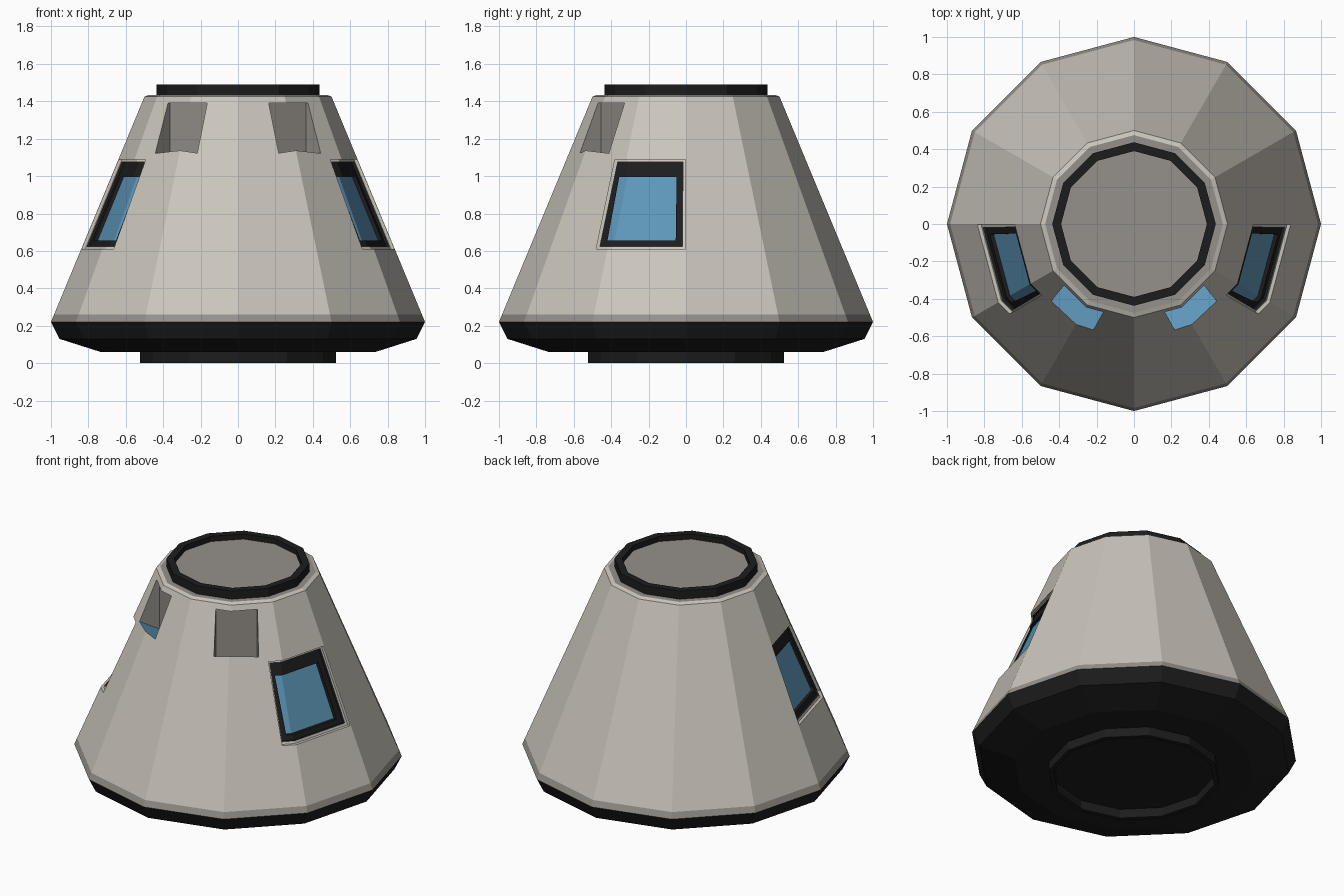
import bpy, bmesh, math
from mathutils import Vector

if "Cube" in bpy.data.objects:
    bpy.data.objects.remove(bpy.data.objects["Cube"])

SIDES = 12


def material(name, rgb):
    m = bpy.data.materials.new(name)
    m.diffuse_color = (*rgb, 1)
    m.use_nodes = True
    m.node_tree.nodes["Principled BSDF"].inputs["Base Color"].default_value = m.diffuse_color
    return m


MATS = [material("hull_cream", (0.59, 0.555, 0.50)),
        material("panel_grey", (0.30, 0.28, 0.255)),
        material("shield_black", (0.012, 0.012, 0.012)),
        material("glass_blue", (0.11, 0.31, 0.49))]
HULL, GREY, BLACK, BLUE = range(4)


def finish(name, bm):
    bmesh.ops.recalc_face_normals(bm, faces=bm.faces)
    me = bpy.data.meshes.new(name)
    bm.to_mesh(me)
    bm.free()
    for m in MATS:
        me.materials.append(m)
    ob = bpy.data.objects.new(name, me)
    bpy.context.collection.objects.link(ob)
    return ob


def lathe(name, profile, mats, caps=None, closed=False):
    """Revolve (radius, z) points into a 12-sided part; mats is one slot per band."""
    bm = bmesh.new()
    rings = [[bm.verts.new((r * math.cos(2 * math.pi * i / SIDES),
                            r * math.sin(2 * math.pi * i / SIDES), z))
              for i in range(SIDES)] for r, z in profile]
    if closed:
        rings.append(rings[0])
    for k in range(len(rings) - 1):
        a, b = rings[k], rings[k + 1]
        for i in range(SIDES):
            j = (i + 1) % SIDES
            bm.faces.new((a[i], a[j], b[j], b[i])).material_index = mats[k]
    if caps:
        bm.faces.new(rings[0]).material_index = caps[0]
        bm.faces.new(rings[-1]).material_index = caps[1]
    return finish(name, bm)


def prism(name, near, far, mat):
    """Solid between two matching outlines."""
    bm = bmesh.new()
    a = [bm.verts.new(p) for p in near]
    b = [bm.verts.new(p) for p in far]
    bm.faces.new(a)
    bm.faces.new(b)
    n = len(a)
    for i in range(n):
        j = (i + 1) % n
        bm.faces.new((a[i], a[j], b[j], b[i]))
    for f in bm.faces:
        f.material_index = mat
    return finish(name, bm)


def subtract(target, cutter):
    mod = target.modifiers.new("cut", 'BOOLEAN')
    mod.operation = 'DIFFERENCE'
    mod.solver = 'EXACT'
    mod.object = cutter
    bpy.context.view_layer.objects.active = target
    bpy.ops.object.modifier_apply(modifier=mod.name)
    bpy.data.objects.remove(cutter, do_unlink=True)


def cone_r(z):
    return 1.0 - (z - 0.22) * 0.5 / 1.21


# Conical hull with a grey lower band and a small top rim
hull = lathe("hull", [(1.0, 0.22), (cone_r(0.26), 0.26), (0.5, 1.425), (0.475, 1.435)],
             [GREY, HULL, HULL], caps=(BLACK, GREY))

# Side windows: stepped pockets whose floors follow the cone
STEPS = [
    ([(-.48, .61), (-.004, .61), (-.004, 1.09), (-.38, 1.09)], 0.02, HULL, HULL),
    ([(-.46, .625), (-.02, .625), (-.016, 1.075), (-.365, 1.075)], 0.035, BLACK, BLACK),
    ([(-.42, .655), (-.055, .655), (-.05, .995), (-.357, .995)], 0.055, BLACK, BLUE),
]
for s in (-1, 1):
    for outline, depth, wall, floor in STEPS:
        cutter = prism("window_cutter", [(s * 0.2, y, z) for y, z in outline],
                       [(s * 1.2, y, z) for y, z in outline], wall)
        core = lathe("core", [(cone_r(z) - depth, z) for z in (0.2, 1.45)],
                     [floor], caps=(floor, floor))
        subtract(cutter, core)
        subtract(hull, cutter)

# Upper front window notches: upright grey walls, tilted blue floor
for s in (-1, 1):
    ang = math.radians(56)
    u = Vector((s * math.cos(ang), -math.sin(ang), 0))
    t = Vector((math.sin(ang), s * math.cos(ang), 0))

    def section(r, half):
        low = 1.13 - (0.605 - r) * 0.52
        return [u * r + t * a + Vector((0, 0, z)) for a, z in
                ((-half, low), (half, low), (half, 1.39), (-half, 1.39))]

    notch = prism("notch_cutter", section(0.465, 0.125), section(0.75, 0.15), GREY)
    for f in notch.data.polygons:
        if f.normal.z < -0.5:
            f.material_index = BLUE
    subtract(hull, notch)

# Heat shield under the hull
lathe("heat_shield", [(1.0, 0.22), (0.955, 0.13), (0.735, 0.06)],
      [BLACK, BLACK], caps=(BLACK, BLACK))

# Hollow adapter ring the capsule stands on
lathe("base_ring", [(0.525, 0.065), (0.525, 0.0), (0.495, 0.0), (0.495, 0.065)],
      [BLACK] * 4, closed=True)

# Docking ring and hatch on top
lathe("docking_ring", [(0.437, 1.42), (0.437, 1.49), (0.39, 1.49), (0.39, 1.42)],
      [BLACK] * 4, closed=True)
lathe("top_hatch", [(0.392, 1.425), (0.392, 1.455)], [GREY], caps=(GREY, GREY))
